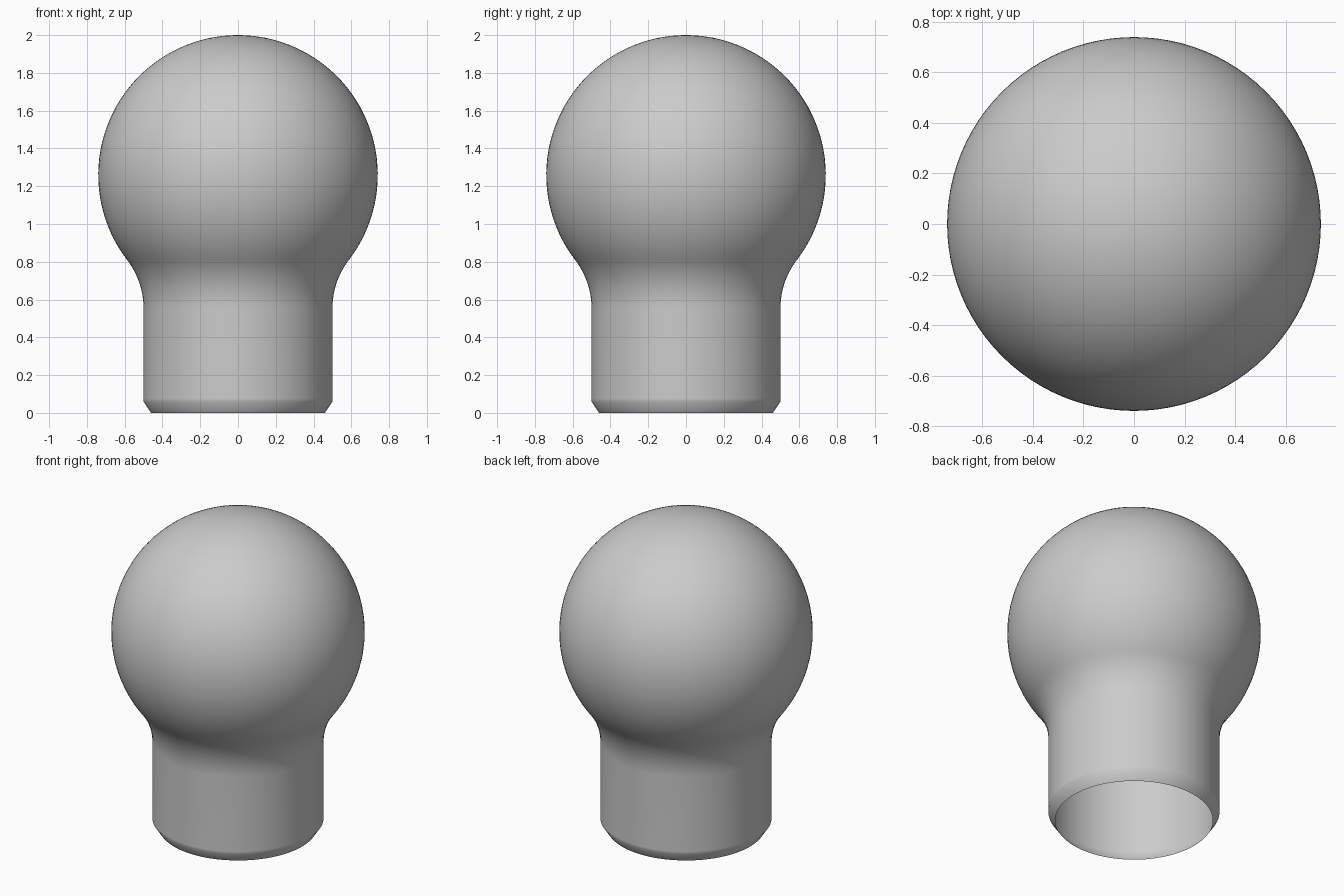
import bpy
import bmesh
from math import sin, cos, pi, sqrt, asin

cube = bpy.data.objects.get("Cube")
if cube:
    bpy.data.objects.remove(cube, do_unlink=True)

SEGMENTS = 96
BALL_R, BALL_Z = 0.74, 1.26
NECK_R, FILLET_R = 0.5, 0.42

# Fillet circle touches both the neck wall and the ball
fillet_x = NECK_R + FILLET_R
reach = BALL_R + FILLET_R
fillet_z = BALL_Z - sqrt(reach ** 2 - fillet_x ** 2)
tangent = asin((BALL_Z - fillet_z) / reach)

# Profile: chamfered foot and straight neck
profile = [(0.46, 0), (NECK_R, 0.06), (NECK_R, 0.075)]

# Profile: concave fillet
for i in range(13):
    a = tangent * i / 12
    profile.append((fillet_x - FILLET_R * cos(a), fillet_z + FILLET_R * sin(a)))

# Profile: ball up to the pole
for i in range(1, 41):
    a = -tangent + (pi / 2 + tangent) * i / 40
    profile.append((max(BALL_R * cos(a), 0), BALL_Z + BALL_R * sin(a)))

# Revolve the profile into an open-bottomed shell
bm = bmesh.new()
verts = [bm.verts.new((r, 0, z)) for r, z in profile]
edges = [bm.edges.new(pair) for pair in zip(verts, verts[1:])]
bmesh.ops.spin(bm, geom=verts + edges, cent=(0, 0, 0), axis=(0, 0, 1),
               angle=2 * pi, steps=SEGMENTS)
bmesh.ops.remove_doubles(bm, verts=bm.verts, dist=0.0005)
bmesh.ops.recalc_face_normals(bm, faces=bm.faces)
bm.faces.ensure_lookup_table()
top = max(bm.faces, key=lambda f: f.calc_center_median().z)
if top.normal.z < 0:
    bmesh.ops.reverse_faces(bm, faces=bm.faces)
for face in bm.faces:
    face.smooth = True

mesh = bpy.data.meshes.new("ball_knob")
bm.to_mesh(mesh)
bm.free()
knob = bpy.data.objects.new("ball_knob", mesh)
bpy.context.collection.objects.link(knob)

# Plain grey finish
grey = bpy.data.materials.new("light_grey")
grey.use_nodes = True
colour = (0.6, 0.6, 0.6, 1)
grey.diffuse_color = colour
grey.node_tree.nodes["Principled BSDF"].inputs["Base Color"].default_value = colour
mesh.materials.append(grey)
